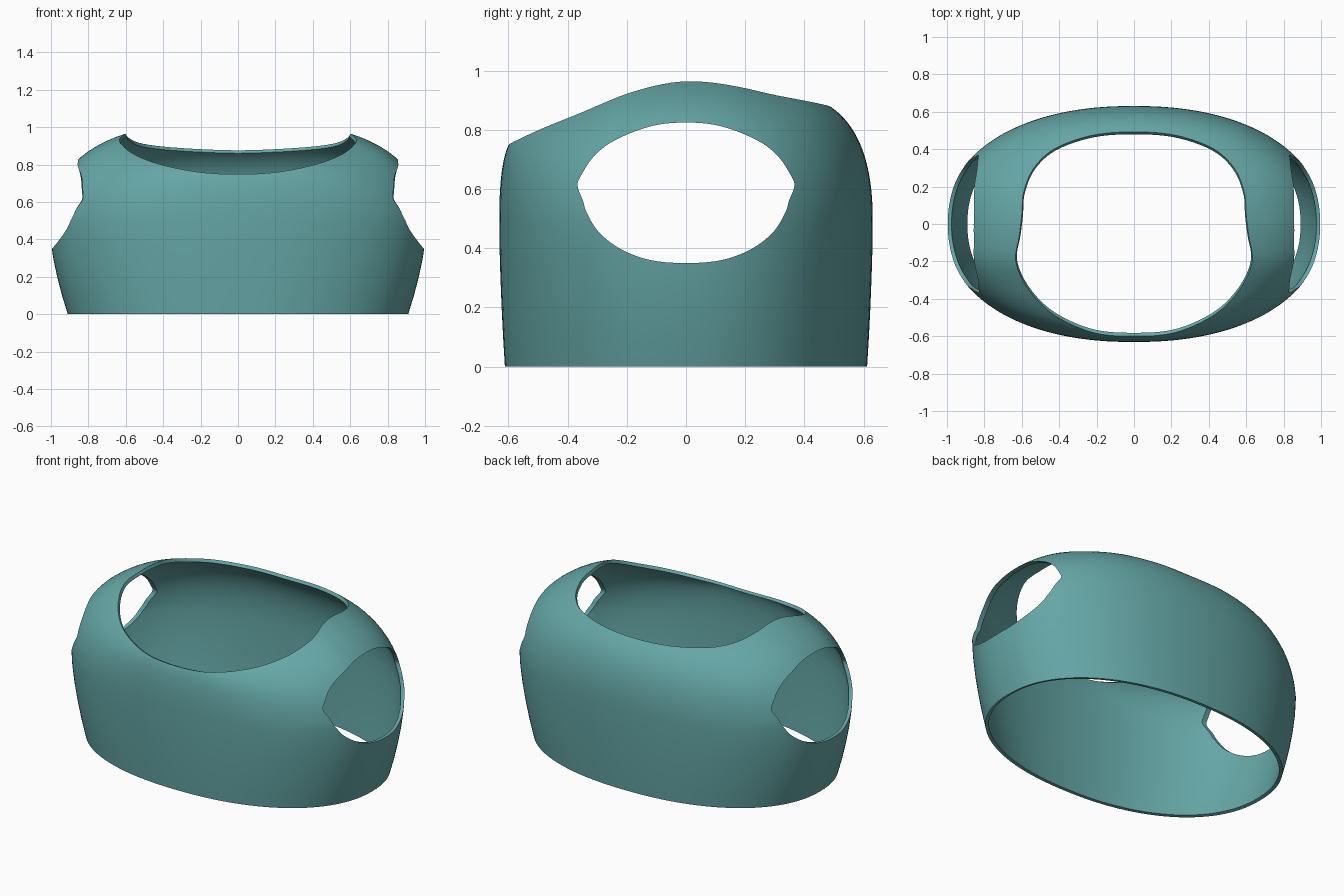
import bpy, bmesh, math
from mathutils import Vector

if "Cube" in bpy.data.objects:
    bpy.data.objects.remove(bpy.data.objects["Cube"])

N = 144          # segments around
THICK = 0.02

# body sections: height, half width, half depth
SECTIONS = [(0, .91, .612), (.1, .941, .618), (.2, .967, .623), (.3, .988, .627),
            (.4, 1.003, .63), (.5, 1.01, .631)]
# right half of the neck opening, front to back
NECK = [(0, -.6, .748), (.22, -.58, .761), (.43, -.485, .805), (.565, -.35, .86),
        (.632, -.2, .922), (.613, -.06, .958), (.6, .05, .963), (.59, .17, .947),
        (.535, .3, .918), (.42, .405, .898), (.22, .475, .883), (0, .492, .876)]
# half outline of the armhole (y, z), top to bottom
ARM = [(0, .825), (.12, .812), (.24, .765), (.31, .712), (.355, .645), (.366, .61),
       (.348, .56), (.335, .52), (.295, .455), (.22, .397), (.12, .36), (0, .35)]


def spline(p, closed_steps):
    """Catmull-Rom through a closed list of points."""
    out, n = [], len(p)
    p = [Vector(v) for v in p]
    for i in range(n):
        a, b, c, d = p[i - 1], p[i], p[(i + 1) % n], p[(i + 2) % n]
        for k in range(closed_steps):
            t = k / closed_steps
            out.append(.5 * (2 * b + (c - a) * t + (2 * a - 5 * b + 4 * c - d) * t * t
                             + (3 * b - a - 3 * c + d) * t ** 3))
    return out


def mirrored(half):
    return half + [(-p[0], *p[1:]) for p in half[-2:0:-1]]


def angle(p):
    return math.atan2(p.y / (.6 if p.y < 0 else .492), p.x / .615) % math.tau


def oval(t, a, b, e=2 / 2.2):
    c, s = math.cos(t), math.sin(t)
    return (a * math.copysign(abs(c) ** e, c), b * math.copysign(abs(s) ** e, s))


def make_object(name, bm):
    me = bpy.data.meshes.new(name)
    bm.to_mesh(me)
    bm.free()
    ob = bpy.data.objects.new(name, me)
    bpy.context.collection.objects.link(ob)
    return ob


# torso shell: straight lower body, then curved shoulders up to the neck rim
neck = sorted(((angle(p), p) for p in spline(mirrored(NECK), 16)), key=lambda q: q[0])
neck = [(neck[-1][0] - math.tau, neck[-1][1])] + neck + [(neck[0][0] + math.tau, neck[0][1])]


def neck_at(t):
    for (t0, p0), (t1, p1) in zip(neck, neck[1:]):
        if t0 <= t <= t1:
            return p0.lerp(p1, (t - t0) / max(t1 - t0, 1e-9))
    return neck[-1][1]


bm = bmesh.new()
columns = []
for i in range(N):
    t = math.tau * i / N
    pts = [Vector((*oval(t, a, b), z)) for z, a, b in SECTIONS]
    start, end = pts[-1], neck_at(t)
    ctrl = Vector((start.x * .97, start.y, .5 + .74 * (end.z - .5)))
    for k in range(1, 17):
        u = k / 16
        pts.append(start * (1 - u) ** 2 + ctrl * 2 * u * (1 - u) + end * u * u)
    columns.append([bm.verts.new(p) for p in pts])
for i in range(N):
    a, b = columns[i], columns[(i + 1) % N]
    for j in range(len(a) - 1):
        bm.faces.new((a[j], b[j], b[j + 1], a[j + 1]))
torso = make_object("torso_shell", bm)

# armhole cutter: one outline extruded through both sides
bm = bmesh.new()
face = bm.faces.new([bm.verts.new((-1.5, p[0], p[1]))
                     for p in spline(mirrored(ARM), 5)])
ext = bmesh.ops.extrude_face_region(bm, geom=[face])
bmesh.ops.translate(bm, vec=(3, 0, 0),
                    verts=[v for v in ext["geom"] if isinstance(v, bmesh.types.BMVert)])
bmesh.ops.recalc_face_normals(bm, faces=bm.faces[:])
cutter = make_object("armhole_cutter", bm)
cutter.hide_render = True
cutter.hide_set(True)

# wall thickness and armholes
solid = torso.modifiers.new("wall", 'SOLIDIFY')
solid.thickness, solid.offset = THICK, -1
cut = torso.modifiers.new("armholes", 'BOOLEAN')
cut.operation, cut.solver, cut.object = 'DIFFERENCE', 'EXACT', cutter

bpy.context.view_layer.objects.active = torso
torso.select_set(True)
for m in ("wall", "armholes"):
    bpy.ops.object.modifier_apply(modifier=m)
bpy.data.objects.remove(cutter)

# colour and shading
mat = bpy.data.materials.new("teal")
mat.diffuse_color = (.13, .38, .38, 1)
mat.use_nodes = True
mat.node_tree.nodes["Principled BSDF"].inputs["Base Color"].default_value = mat.diffuse_color
torso.data.materials.clear()
torso.data.materials.append(mat)
bpy.ops.object.shade_smooth_by_angle(angle=math.radians(35))
